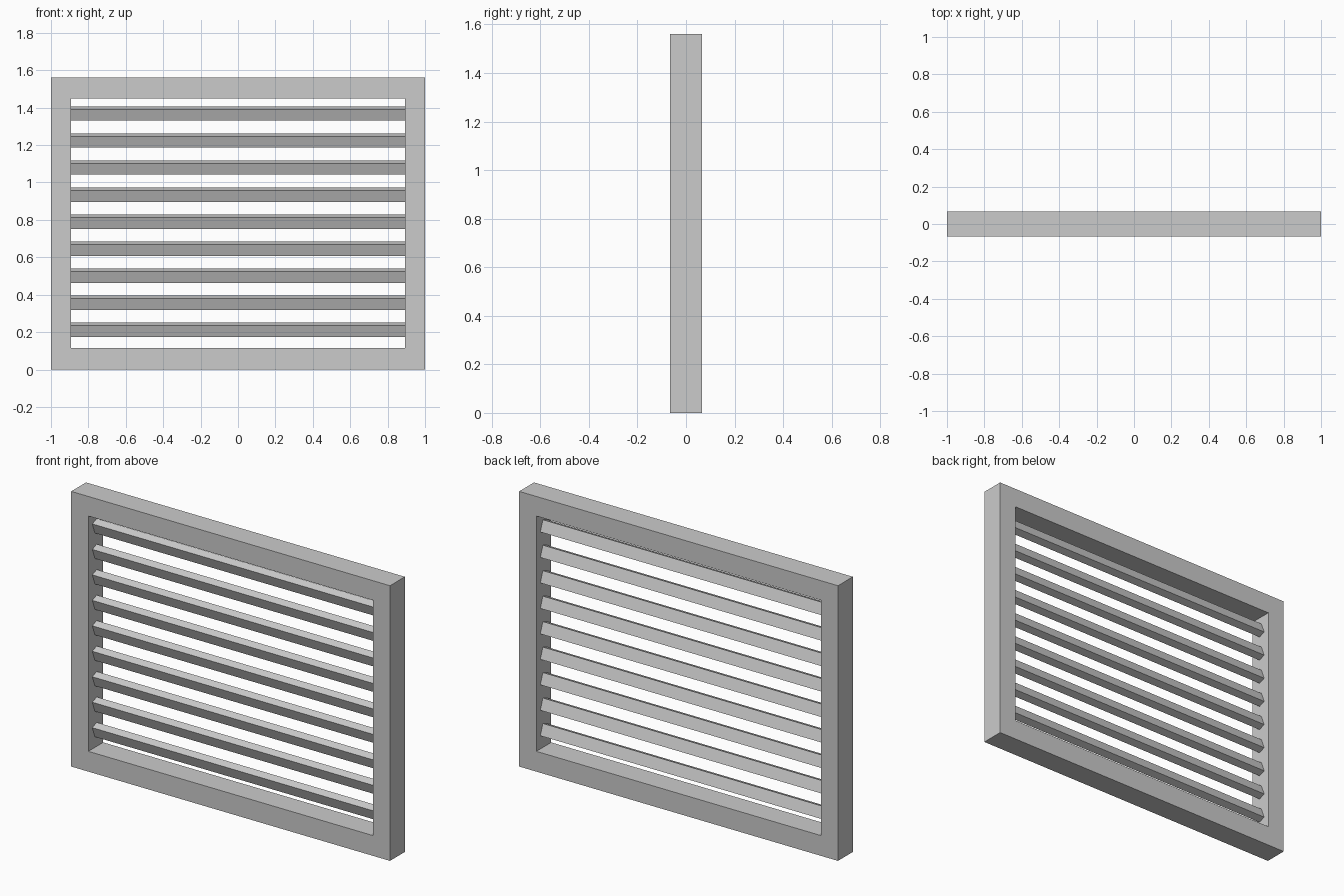
import bpy, bmesh, math
from mathutils import Matrix

if "Cube" in bpy.data.objects:
    bpy.data.objects.remove(bpy.data.objects["Cube"])

W, H, D = 1.0, 1.56, 0.0665            # half width, height, half depth
IX, Z0, Z1 = 0.892, 0.115, 1.449       # opening half width, bottom, top


def finish(bm, name):
    bmesh.ops.recalc_face_normals(bm, faces=bm.faces)
    me = bpy.data.meshes.new(name)
    bm.to_mesh(me)
    bm.free()
    ob = bpy.data.objects.new(name, me)
    bpy.context.collection.objects.link(ob)
    return ob


# Surrounding frame: one continuous rectangular ring
bm = bmesh.new()


def loop(x, lo, hi, y):
    return [bm.verts.new(p) for p in ((-x, y, lo), (x, y, lo), (x, y, hi), (-x, y, hi))]


rings = [loop(W, 0, H, -D), loop(IX, Z0, Z1, -D), loop(IX, Z0, Z1, D), loop(W, 0, H, D)]
for r in range(4):
    a, b = rings[r], rings[(r + 1) % 4]
    for i in range(4):
        j = (i + 1) % 4
        bm.faces.new((a[i], a[j], b[j], b[i]))
finish(bm, "frame")

# Tilted slats, top edge leaning to the front
for i in range(9):
    bm = bmesh.new()
    bmesh.ops.create_cube(bm, size=1, matrix=Matrix.Diagonal((2 * IX, 0.042, 0.065, 1)))
    slat = finish(bm, f"slat_{i + 1}")
    slat.rotation_euler.x = math.radians(21)
    slat.location.z = 0.2128 + i * 0.1444
